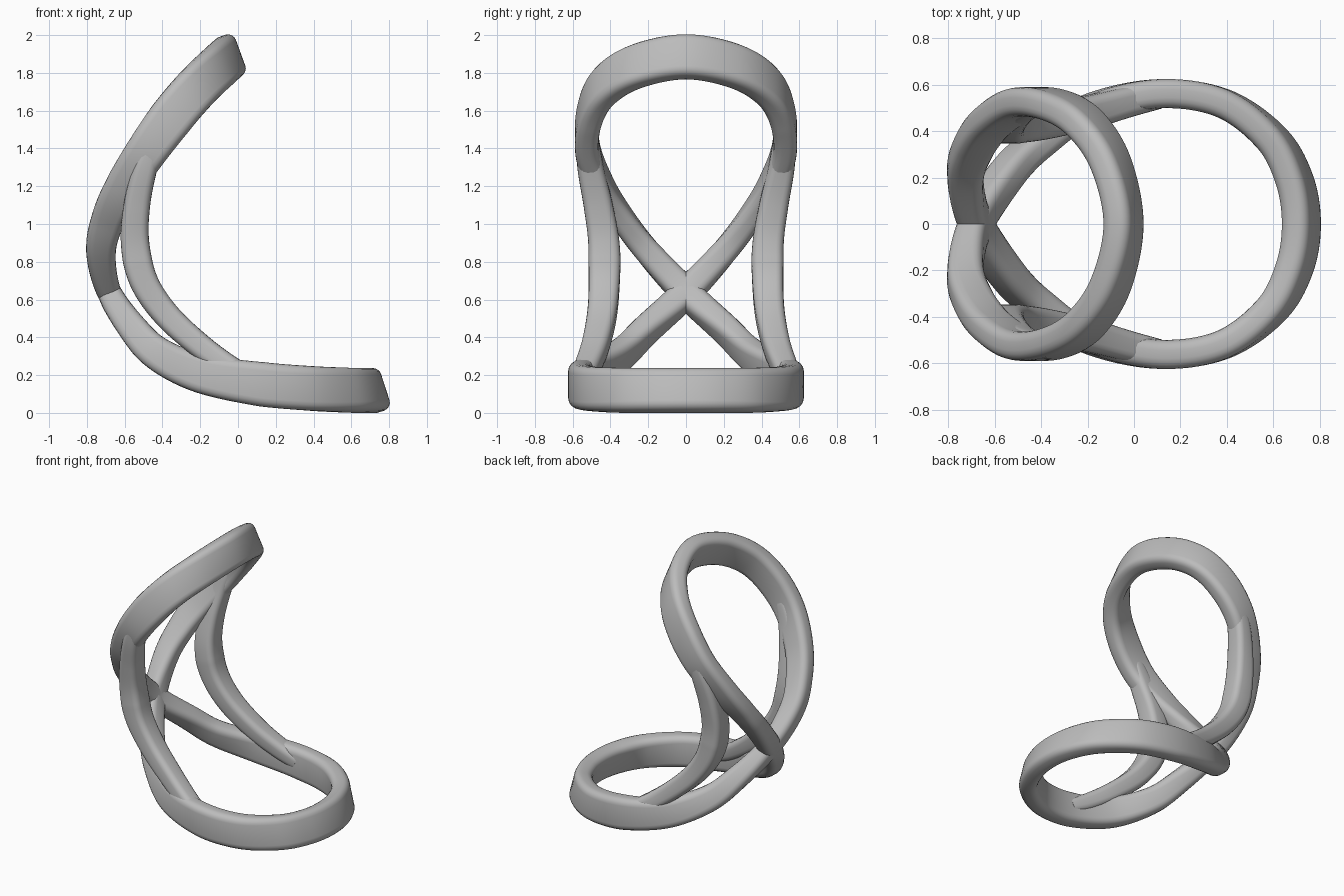
import bpy
import bmesh
import math
from mathutils import Vector

old = bpy.data.objects.get("Cube")
if old:
    bpy.data.objects.remove(old, do_unlink=True)

grey = bpy.data.materials.new("plain grey")
grey.use_nodes = True
COLOUR = (0.5, 0.5, 0.5, 1)
grey.diffuse_color = COLOUR
grey.node_tree.nodes["Principled BSDF"].inputs["Base Color"].default_value = COLOUR


def spline(points, closed, steps=10):
    """Catmull-Rom samples through points of any dimension."""
    n = len(points)
    pick = (lambda i: points[i % n]) if closed else (lambda i: points[max(0, min(n - 1, i))])
    out = []
    for i in range(n if closed else n - 1):
        a, b, c, d = (pick(i + k) for k in (-1, 0, 1, 2))
        for s in range(steps):
            t = s / steps
            out.append([q + t / 2 * (r - p + t * (2 * p - 5 * q + 4 * r - e + t * (3 * (q - r) + e - p)))
                        for p, q, r, e in zip(a, b, c, d)])
    if not closed:
        out.append(list(points[-1]))
    return out


def rounded_section(depth, width, radius, arc=4):
    """Rounded rectangle as (depth, width) offsets."""
    ring = []
    for corner, (u, v) in enumerate(((1, 1), (-1, 1), (-1, -1), (1, -1))):
        for k in range(arc + 1):
            a = math.pi / 2 * (corner + k / arc)
            ring.append((u * (depth / 2 - radius) + radius * math.cos(a),
                         v * (width / 2 - radius) + radius * math.sin(a)))
    return ring


def sweep(name, points, closed, size, radius):
    """Sweep a rounded bar along (x, y, z, axis angle in the xz plane)."""
    path = spline(points, closed)
    n = len(path)
    bm = bmesh.new()
    rings = []
    for i, (x, y, z, angle) in enumerate(path):
        nxt = path[(i + 1) % n] if closed else path[min(i + 1, n - 1)]
        prv = path[i - 1] if closed else path[max(i - 1, 0)]
        tangent = (Vector(nxt[:3]) - Vector(prv[:3])).normalized()
        a = math.radians(angle)
        axis = Vector((math.cos(a), 0, math.sin(a)))
        axis = (axis - tangent * axis.dot(tangent)).normalized()
        side = tangent.cross(axis)
        centre = Vector((x, y, z))
        rings.append([bm.verts.new(centre + axis * u + side * v)
                      for u, v in rounded_section(*size(centre), radius)])
    m = len(rings[0])
    for i in range(n if closed else n - 1):
        r, s = rings[i], rings[(i + 1) % n]
        for k in range(m):
            bm.faces.new((r[k], r[(k + 1) % m], s[(k + 1) % m], s[k]))
    if not closed:
        bm.faces.new(rings[0])
        bm.faces.new(rings[-1])
    bmesh.ops.recalc_face_normals(bm, faces=bm.faces[:])
    mesh = bpy.data.meshes.new(name)
    bm.to_mesh(mesh)
    bm.free()
    mesh.materials.append(grey)
    obj = bpy.data.objects.new(name, mesh)
    bpy.context.collection.objects.link(obj)
    bpy.ops.object.select_all(action="DESELECT")
    obj.select_set(True)
    bpy.context.view_layer.objects.active = obj
    bpy.ops.object.shade_smooth_by_angle(angle=math.radians(40))
    return obj


def flip(points):
    return [(x, -y, z, a) for x, y, z, a in points]


# Figure-eight band: upper loop, crossing, lower loop
crossing = (-0.68, 0, 0.635, 20)
upper_end = (-0.045, 0, 1.885, -70)
lower_end = (0.72, 0, 0.118, 108)
upper = [(-0.1, 0.26, 1.835, -66), (-0.21, 0.43, 1.73, -58), (-0.34, 0.51, 1.58, -48),
         (-0.48, 0.52, 1.39, -38), (-0.61, 0.44, 1.19, -27), (-0.69, 0.33, 1.02, -14),
         (-0.725, 0.2, 0.85, 0)]
lower = [(-0.55, 0.21, 0.44, 42), (-0.42, 0.34, 0.31, 58), (-0.2, 0.49, 0.21, 75),
         (0.1, 0.56, 0.155, 86), (0.38, 0.52, 0.13, 94), (0.59, 0.37, 0.12, 103),
         (0.69, 0.19, 0.118, 107)]

centre = Vector(crossing[:3])


def band_size(p):
    d = (p - centre).length
    return min(0.235, 0.125 + 0.1 * d), max(0.125, 0.155 - 0.06 * d)


loop = ([upper_end] + upper + [crossing] + flip(lower) + [lower_end]
        + lower[::-1] + [crossing] + flip(upper)[::-1])
sweep("figure_eight_band", loop, True, band_size, 0.045)

# Side struts joining the two loops
strut = [(-0.43, 0.525, 1.46, -35), (-0.49, 0.505, 1.3, -24), (-0.535, 0.465, 1.1, -8),
         (-0.545, 0.435, 0.9, 4), (-0.5, 0.433, 0.7, 22), (-0.38, 0.445, 0.52, 42),
         (-0.2, 0.48, 0.355, 55), (-0.03, 0.525, 0.235, 62), (0.1, 0.555, 0.165, 75)]


def strut_size(p):
    middle = max(0, 1 - abs(p.z - 0.8) / 0.65) ** 0.6
    return 0.105 + 0.05 * middle, 0.115 + 0.055 * middle


sweep("left_strut", strut, False, strut_size, 0.04)
sweep("right_strut", flip(strut), False, strut_size, 0.04)
